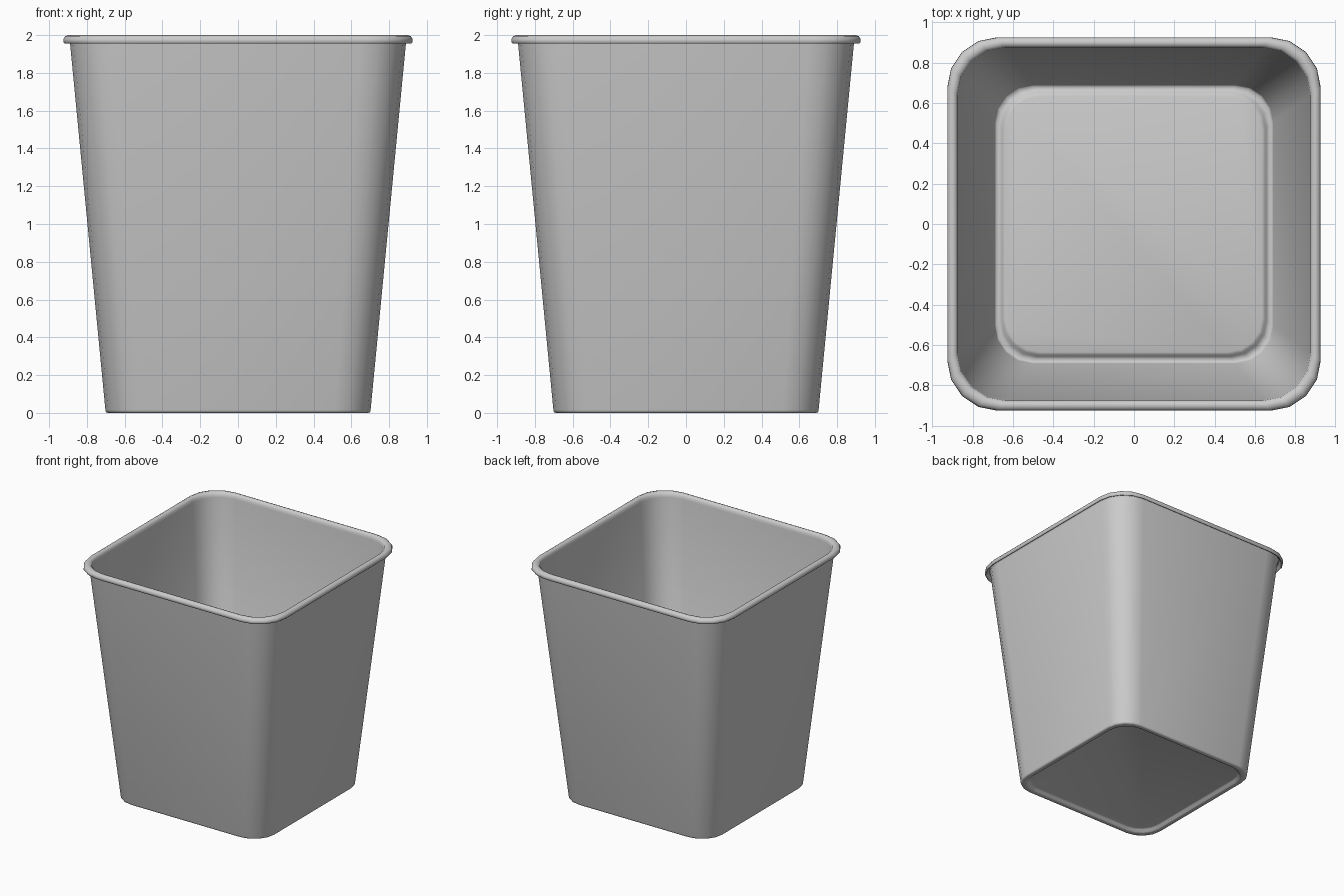
import bpy, bmesh, math

if "Cube" in bpy.data.objects:
    bpy.data.objects.remove(bpy.data.objects["Cube"])

SEGS = 4            # segments per rounded corner
ROUND = 0.27        # corner radius as a share of the half width


def ring(bm, half, z):
    """Rounded-square loop of vertices."""
    r = half * ROUND
    c = half - r
    verts = []
    for q, (sx, sy) in enumerate([(1, 1), (-1, 1), (-1, -1), (1, -1)]):
        for i in range(SEGS + 1):
            a = math.radians(90) * (q + i / SEGS)
            verts.append(bm.verts.new((sx * c + r * math.cos(a),
                                       sy * c + r * math.sin(a), z)))
    return verts


# Section of the shell (half width, height), from underside to inner floor
profile = [
    # recessed underside and foot
    (0.635, 0.027), (0.648, 0.022), (0.657, 0.004), (0.667, 0.0),
    (0.690, 0.0), (0.699, 0.004), (0.702, 0.015),
    # outer wall and underside of the curled lip
    (0.889, 1.955), (0.891, 1.975), (0.898, 1.982), (0.907, 1.975),
    # lip
    (0.911, 1.958), (0.918, 1.955), (0.925, 1.964), (0.924, 1.980),
    (0.915, 1.994), (0.900, 2.0), (0.885, 1.996), (0.875, 1.984),
    # inner wall, channel and raised floor
    (0.872, 1.960), (0.690, 0.025), (0.684, 0.016), (0.668, 0.016),
    (0.657, 0.022), (0.648, 0.038), (0.635, 0.043),
]

bm = bmesh.new()
rings = [ring(bm, h, z) for h, z in profile]
for a, b in zip(rings, rings[1:]):
    n = len(a)
    for i in range(n):
        j = (i + 1) % n
        bm.faces.new((a[i], a[j], b[j], b[i]))
bm.faces.new(rings[0][::-1])   # underside panel
bm.faces.new(rings[-1])        # inner floor panel
bmesh.ops.recalc_face_normals(bm, faces=bm.faces)

mesh = bpy.data.meshes.new("waste_bin")
bm.to_mesh(mesh)
bm.free()
bin_obj = bpy.data.objects.new("waste_bin", mesh)
bpy.context.collection.objects.link(bin_obj)

# Smooth shading with weighted normals keeps the big panels flat
bpy.context.view_layer.objects.active = bin_obj
bin_obj.select_set(True)
bpy.ops.object.shade_smooth_by_angle(angle=math.radians(60))
